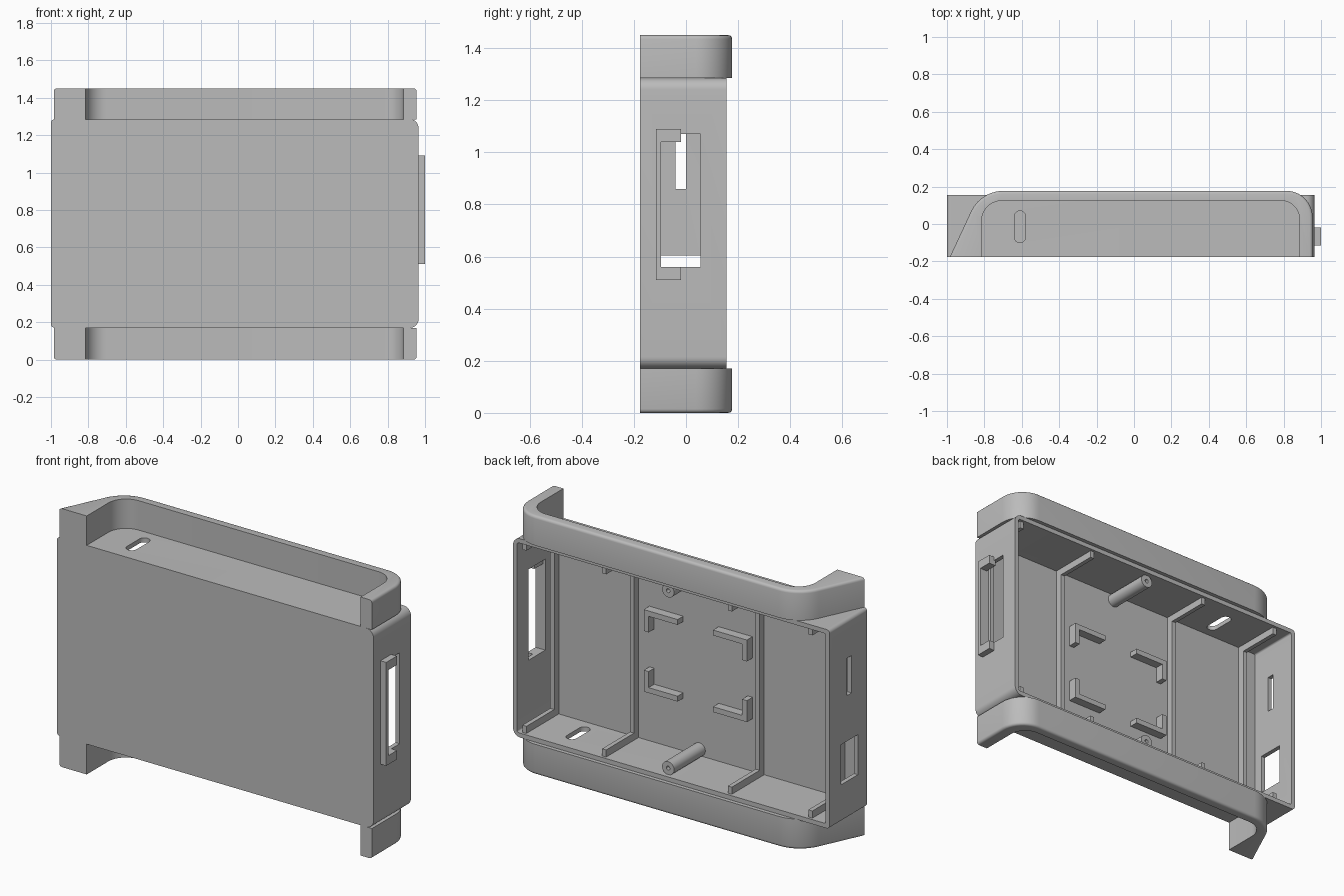
import bpy, bmesh, math
from mathutils import Vector

cube = bpy.data.objects.get("Cube")
if cube:
    bpy.data.objects.remove(cube, do_unlink=True)

grey = bpy.data.materials.new("plain_grey")
grey.use_nodes = True
GREY = (0.5, 0.5, 0.5, 1.0)
grey.diffuse_color = GREY
grey.node_tree.nodes["Principled BSDF"].inputs["Base Color"].default_value = GREY

FRONT, BACK = -0.177, 0.155      # depth of the case
LOW, HIGH = 0.17, 1.285          # bottom and top of the case
LEFT, RIGHT = -1.0, 0.965
WALL = 0.025
INNER = FRONT + 0.03             # inside of the front panel


def outline(corners, steps=10):
    """Closed outline from (u, v, fillet radius) corners."""
    pts = []
    for i, (u, v, r) in enumerate(corners):
        p = Vector((u, v))
        if r == 0:
            arc = [p]
        else:
            a = (Vector(corners[i - 1][:2]) - p).normalized()
            b = (Vector(corners[(i + 1) % len(corners)][:2]) - p).normalized()
            ang = a.angle(b)
            c = p + (a + b).normalized() * r / math.sin(ang / 2)
            t = r / math.tan(ang / 2)
            s, e, phi = p + a * t - c, p + b * t - c, math.pi - ang
            arc = [c + (s * math.sin((1 - k / steps) * phi) + e * math.sin(k / steps * phi)) / math.sin(phi)
                   for k in range(steps + 1)]
        for q in arc:
            if not pts or (q - pts[-1]).length > 1e-4:
                pts.append(q)
    if (pts[0] - pts[-1]).length < 1e-4:
        pts.pop()
    return pts


def prism(name, corners, axis, start, end, bevel_rule=None):
    """Extrude an outline along an axis."""
    place = {"x": lambda u, v, t: (t, u, v),
             "y": lambda u, v, t: (u, t, v),
             "z": lambda u, v, t: (u, v, t)}[axis]
    bm = bmesh.new()
    pts = outline(corners)
    rings = [[bm.verts.new(place(p.x, p.y, t)) for p in pts] for t in (start, end)]
    n = len(pts)
    for ring in rings:
        bm.faces.new(ring)
    for i in range(n):
        j = (i + 1) % n
        bm.faces.new((rings[0][i], rings[0][j], rings[1][j], rings[1][i]))
    bmesh.ops.recalc_face_normals(bm, faces=bm.faces)
    if bevel_rule:
        edges = [e for e in bm.edges if bevel_rule((e.verts[0].co + e.verts[1].co) / 2)]
        bmesh.ops.bevel(bm, geom=edges, offset=0.015, segments=3, profile=0.5, affect="EDGES")
    mesh = bpy.data.meshes.new(name)
    bm.to_mesh(mesh)
    bm.free()
    mesh.materials.append(grey)
    obj = bpy.data.objects.new(name, mesh)
    bpy.context.scene.collection.objects.link(obj)
    return obj


def rect(u0, u1, v0, v1, r=0):
    return [(u0, v0, r), (u1, v0, r), (u1, v1, r), (u0, v1, r)]


def cut(obj, cutters):
    """Subtract each cutter, then discard it."""
    for cutter in cutters:
        mod = obj.modifiers.new("cut", "BOOLEAN")
        mod.operation, mod.solver, mod.object = "DIFFERENCE", "EXACT", cutter
        graph = bpy.context.evaluated_depsgraph_get()
        mesh = bpy.data.meshes.new_from_object(obj.evaluated_get(graph))
        obj.modifiers.clear()
        obj.data = mesh
        bpy.data.objects.remove(cutter, do_unlink=True)


parts = []

# Case: open-backed tray with side windows and cord slots
case = prism("case_shell", [(LEFT, LOW, 0.02), (RIGHT, LOW, 0.045),
                            (RIGHT, HIGH, 0.045), (LEFT, HIGH, 0.02)], "y", FRONT, BACK)
cut(case, [
    prism("cavity", rect(LEFT + WALL, RIGHT - WALL, LOW + WALL, HIGH - WALL, 0.01), "y", INNER, BACK + 0.1),
    prism("right_window", rect(-0.095, 0.055, 0.56, 1.07), "x", 0.92, 1.1),
    prism("left_slot", rect(-0.04, 0.0, 0.86, 1.07), "x", -1.1, -0.95),
    prism("left_window", rect(-0.095, 0.055, 0.38, 0.605), "x", -1.1, -0.95),
    prism("top_slot", rect(-0.64, -0.58, -0.1, 0.07, 0.0299), "z", HIGH - 0.06, HIGH + 0.05),
    prism("bottom_slot", rect(0.65, 0.71, -0.1, 0.07, 0.0299), "z", LOW - 0.05, LOW + 0.06),
])
parts.append(case)

# Curved skirts above and below the case
skirt = [(-0.985, FRONT, 0), (-0.82, 0.177, 0.19), (0.955, 0.177, 0.14), (0.955, FRONT, 0),
         (0.885, FRONT, 0), (0.885, 0.125, 0.1), (-0.815, 0.125, 0.11), (-0.815, FRONT, 0)]
for name, z_in, z_out in (("top_skirt", HIGH, 1.45), ("bottom_skirt", LOW, 0.0)):
    def outer_rim(m, z=z_out):
        outside = m.y > 0.13 or m.x > 0.89 or m.x < -0.82
        return abs(m.z - z) < 1e-4 and m.y > FRONT + 0.002 and outside
    parts.append(prism(name, skirt, "z", z_in, z_out, outer_rim))

# U-shaped stiffening ribs inside the case
z0, z1, h = LOW + 0.01, HIGH - 0.01, 0.055
rib = [(INNER - 0.01, z0, 0), (0.14, z0, 0), (0.14, z0 + h, 0), (INNER + 0.04, z0 + h, 0),
       (INNER + 0.04, z1 - h, 0), (0.14, z1 - h, 0), (0.14, z1, 0), (INNER - 0.01, z1, 0)]
for i, x in enumerate((-0.87, -0.37, 0.41, 0.905)):
    parts.append(prism(f"rib_{i + 1}", rib, "x", x - 0.0125, x + 0.0125))

# L-shaped board holders on the front panel
for side, x, dx in (("right", 0.33, -1), ("left", -0.31, 1)):
    for level, z, dz in (("upper", 0.95, -1), ("lower", 0.49, 1)):
        t, arm, leg = 0.03, 0.21, 0.12
        shape = [(0, 0), (arm, 0), (arm, t), (t, t), (t, leg), (0, leg)]
        corners = [(x + dx * u, z + dz * v, 0) for u, v in shape]
        parts.append(prism(f"{level}_{side}_holder", corners, "y", INNER - 0.01, INNER + 0.05))

# Screw posts with pilot holes
for name, z in (("upper_post", 1.225), ("lower_post", 0.23)):
    def round_bar(label, r, start, end):
        return prism(label, rect(0.02 - r, 0.02 + r, z - r, z + r, r * 0.999), "y", start, end)
    post = round_bar(name, 0.037, INNER - 0.01, 0.13)
    cut(post, [round_bar("pilot_hole", 0.011, 0.0, 0.2)])
    parts.append(post)

# C-shaped cover guide beside the right window
guide = [(-0.02, 0.51, 0), (-0.02, 0.56, 0), (-0.095, 0.56, 0), (-0.095, 1.04, 0),
         (-0.02, 1.04, 0), (-0.02, 1.09, 0), (-0.115, 1.09, 0), (-0.115, 0.51, 0)]
parts.append(prism("window_guide", guide, "x", RIGHT - 0.01, 1.0))

# Smooth the fillets, keep the edges sharp
bpy.ops.object.select_all(action="DESELECT")
for obj in parts:
    obj.select_set(True)
bpy.context.view_layer.objects.active = case
bpy.ops.object.shade_smooth_by_angle(angle=math.radians(35))
